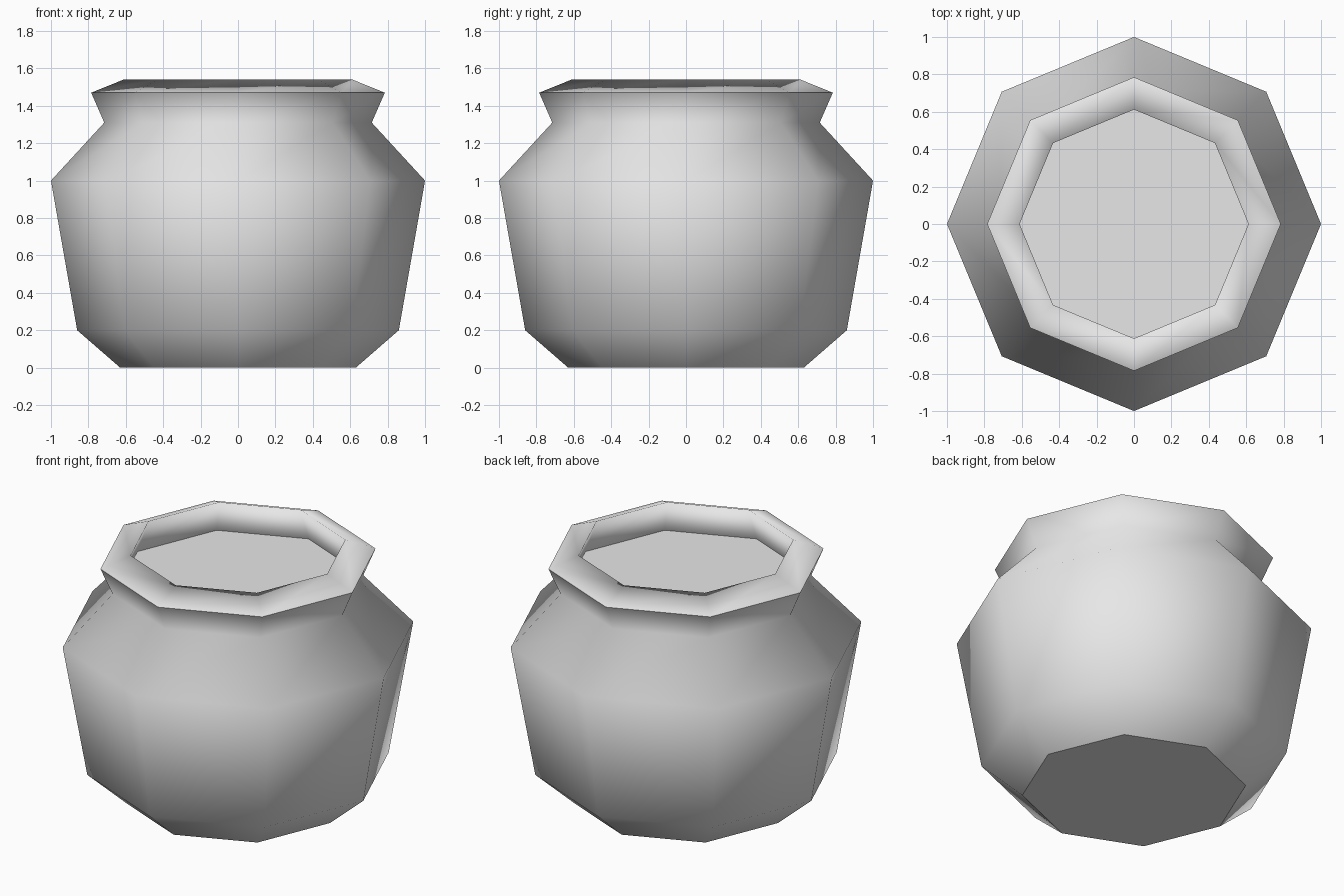
import bpy
import bmesh
from math import cos, sin, pi

default_cube = bpy.data.objects.get("Cube")
if default_cube:
    bpy.data.objects.remove(default_cube)

SIDES = 8


def make_material(name, colour):
    mat = bpy.data.materials.new(name)
    mat.use_nodes = True
    mat.diffuse_color = colour
    mat.node_tree.nodes["Principled BSDF"].inputs["Base Color"].default_value = colour
    return mat


def add_ring(bm, radius, z):
    angles = [2 * pi * i / SIDES for i in range(SIDES)]
    return [bm.verts.new((radius * cos(a), radius * sin(a), z)) for a in angles]


def finish(bm, name, mat):
    mesh = bpy.data.meshes.new(name)
    bm.to_mesh(mesh)
    bm.free()
    mesh.materials.append(mat)
    obj = bpy.data.objects.new(name, mesh)
    bpy.context.collection.objects.link(obj)
    return obj


def bridge(bm, lower, upper):
    for i in range(SIDES):
        j = (i + 1) % SIDES
        face = bm.faces.new((lower[i], lower[j], upper[j], upper[i]))
        face.smooth = True


def mark_sharp(bm, ring):
    for i in range(SIDES):
        bm.edges.get((ring[i], ring[(i + 1) % SIDES])).smooth = False


grey = make_material("light grey clay", (0.8, 0.8, 0.8, 1))

# Pot: base, belly, shoulder, neck, flared lip and inner neck wall
profile = [(0.63, 0), (0.86, 0.2), (1, 1), (0.715, 1.31),
           (0.785, 1.47), (0.612, 1.54), (0.69, 1.33)]
bm = bmesh.new()
rings = [add_ring(bm, r, z) for r, z in profile]
for lower, upper in zip(rings, rings[1:]):
    bridge(bm, lower, upper)
bm.faces.new(rings[0][::-1])
mark_sharp(bm, rings[0])
mark_sharp(bm, rings[4])
finish(bm, "pot_body", grey)

# Flat surface closing the neck
bm = bmesh.new()
bm.faces.new(add_ring(bm, *profile[-1]))
finish(bm, "pot_filling", grey)
